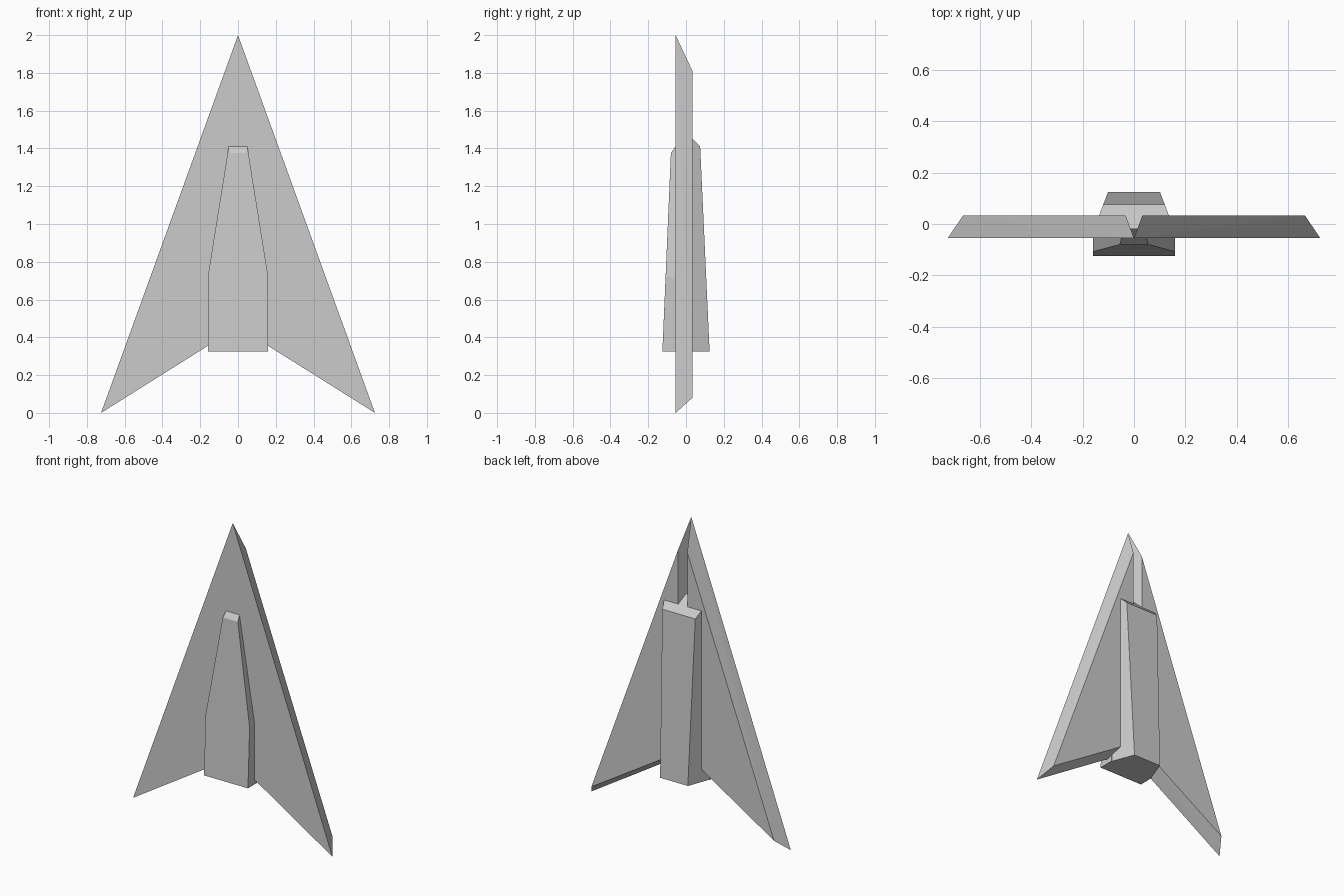
import bpy, bmesh

if "Cube" in bpy.data.objects:
    bpy.data.objects.remove(bpy.data.objects["Cube"])


def hull(name, points):
    """Flat-faced convex solid around the given corner points."""
    bm = bmesh.new()
    for p in points:
        bm.verts.new(p)
    bmesh.ops.convex_hull(bm, input=bm.verts[:])
    bmesh.ops.dissolve_limit(bm, angle_limit=0.01, verts=bm.verts[:], edges=bm.edges[:])
    bmesh.ops.recalc_face_normals(bm, faces=bm.faces[:])
    mesh = bpy.data.meshes.new(name)
    bm.to_mesh(mesh)
    bm.free()
    obj = bpy.data.objects.new(name, mesh)
    bpy.context.collection.objects.link(obj)
    return obj


def both_sides(points):
    return [(s * x, y, z) for x, y, z in points for s in (-1, 1)]


# Swept wings: triangle on the front, evenly inset triangle on the back
FRONT, BACK = -0.055, 0.034
wing_points = [(x, FRONT, z) for x, z in ((0, 2), (0.725, 0), (0, 0.455))]
wing_points += [(x, BACK, z) for x, z in ((0.033, 1.81), (0.665, 0.08), (0.033, 0.473))]
for side, s in (("left", -1), ("right", 1)):
    hull(side + "_wing", [(s * x, y, z) for x, y, z in wing_points])

# Front hull: straight at the bottom, tapering to a chamfered top
MID = -0.02
hull("front_hull", both_sides([
    (0.16, -0.125, 0.325), (0.16, MID, 0.325),
    (0.16, -0.108, 0.72), (0.16, MID, 0.72),
    (0.055, -0.08, 1.375), (0.041, MID, 1.46)]))

# Back hull: sides slope inwards towards the back, with a slanted top
hull("back_hull", both_sides([
    (0.156, MID, 0.325), (0.101, 0.125, 0.325),
    (0.12, 0.075, 1.41), (0.156, MID, 1.505)]))
